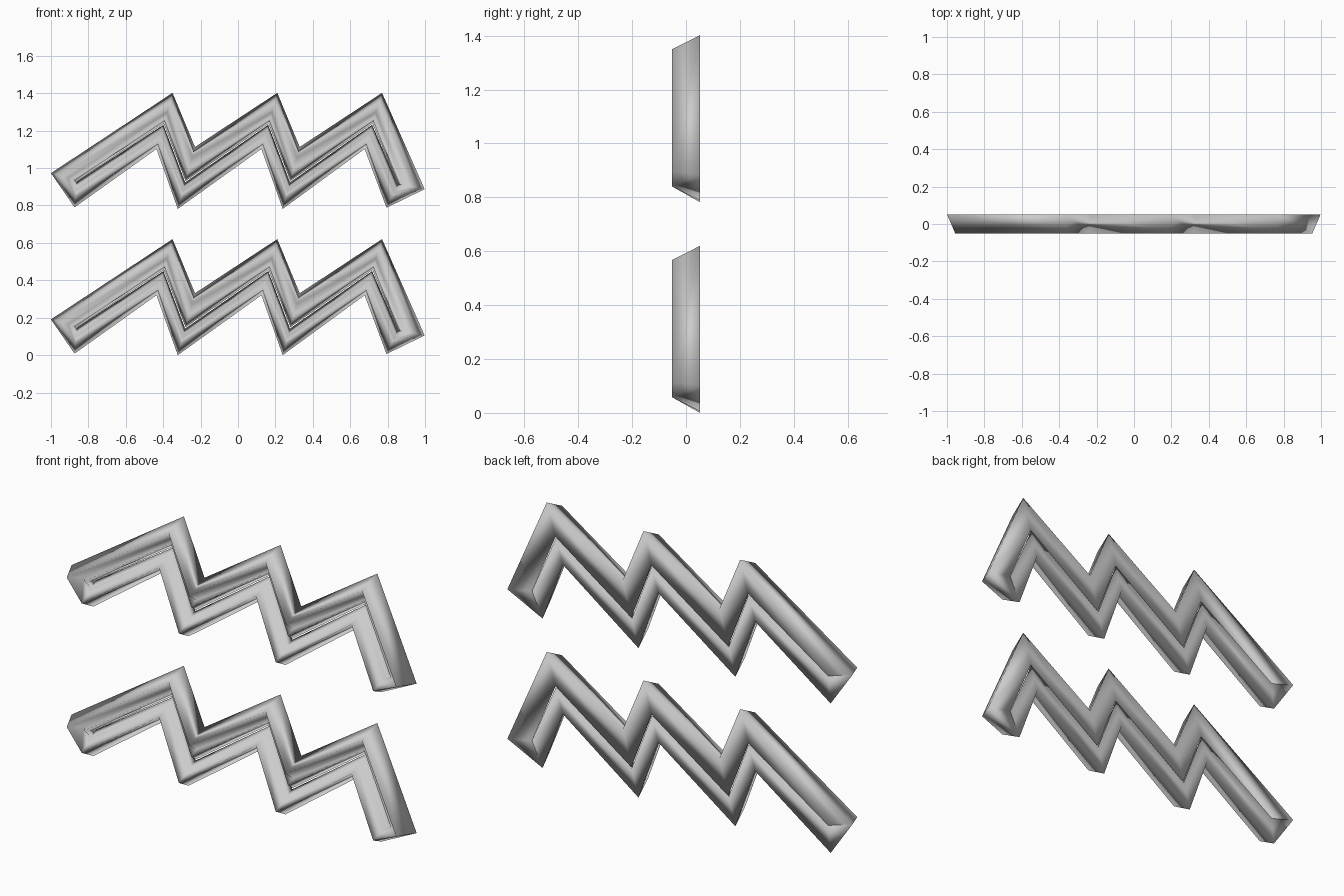
import bpy, bmesh
from mathutils import Vector

cube = bpy.data.objects.get("Cube")
if cube:
    bpy.data.objects.remove(cube, do_unlink=True)

grey = bpy.data.materials.new("plain_grey")
grey.use_nodes = True
colour = (0.6, 0.6, 0.6, 1)
grey.diffuse_color = colour
grey.node_tree.nodes["Principled BSDF"].inputs["Base Color"].default_value = colour

# Zigzag outline as (x, z): upper edge and lower edge, paired left to right
upper = [(-1, .973), (-.35, 1.402), (-.23, 1.113), (.21, 1.402),
         (.33, 1.113), (.77, 1.402), (.998, .887)]
lower = [(-.874, .79), (-.436, 1.102), (-.322, .782), (.125, 1.102),
         (.239, .782), (.677, 1.102), (.794, .788)]
slit_ends = {0: (-.86, .93), 6: (.855, .915)}

# Cross-sections from the outer edge (0) to the slit (1), with depth y
upper_profile = [(0, .052), (.32, -.052), (.64, .025), (.8, .0), (1, .052)]
lower_profile = [(0, .052), (.41, -.052), (.64, -.01), (.8, .018), (1, .052)]


def stations():
    """Outer point, slit point and profile for each corner of the closed band."""
    ring = []
    for edge, other, profile, reach in ((upper, lower, upper_profile, .55),
                                        (lower, upper, lower_profile, .43)):
        side = []
        for i, (a, b) in enumerate(zip(edge, other)):
            a, b = Vector(a), Vector(b)
            inner = Vector(slit_ends[i]) if i in slit_ends else a.lerp(b, reach)
            side.append((a, inner, profile))
        ring += side if edge is upper else side[::-1]
    return ring


def zigzag_band(name, drop):
    bm = bmesh.new()
    rows = []
    for outer, inner, profile in stations():
        row = []
        for t, y in profile:
            p = outer.lerp(inner, t)
            row.append(bm.verts.new((p.x, y, p.y - drop)))
        rows.append(row)
    # Skin neighbouring sections, closing both the loop and the profile
    for i, row in enumerate(rows):
        nxt = rows[(i + 1) % len(rows)]
        for j in range(len(row)):
            k = (j + 1) % len(row)
            bm.faces.new((row[j], nxt[j], nxt[k], row[k])).smooth = True
    bmesh.ops.recalc_face_normals(bm, faces=bm.faces[:])
    mesh = bpy.data.meshes.new(name)
    bm.to_mesh(mesh)
    bm.free()
    mesh.materials.append(grey)
    obj = bpy.data.objects.new(name, mesh)
    bpy.context.collection.objects.link(obj)


zigzag_band("upper_zigzag", 0)
zigzag_band("lower_zigzag", .782)
